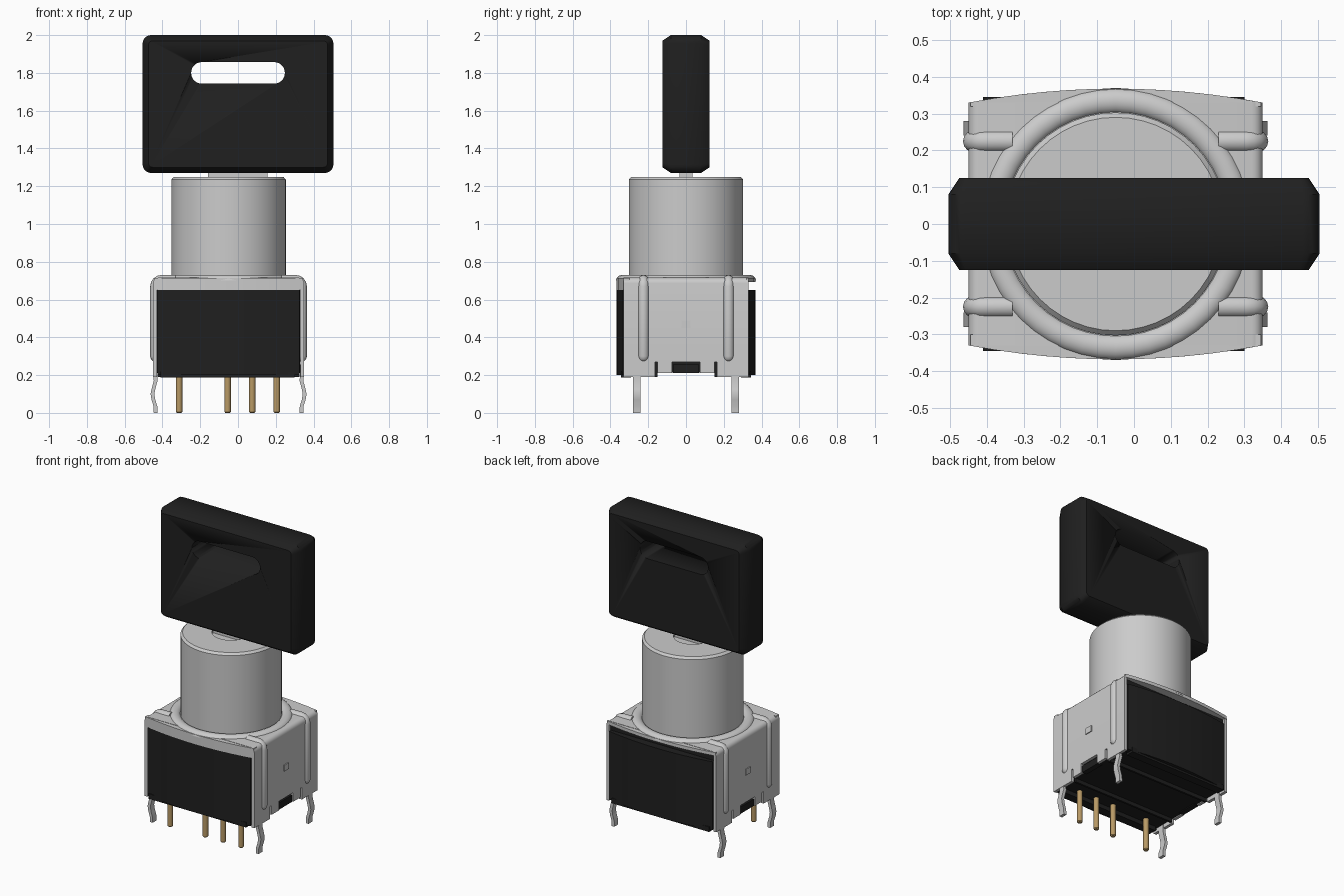
import bpy, bmesh, math
from mathutils import Vector

if "Cube" in bpy.data.objects:
    bpy.data.objects.remove(bpy.data.objects["Cube"])

CX = -0.05  # the switch axis sits left of the key centre


def material(name, rgb):
    m = bpy.data.materials.new(name)
    m.diffuse_color = (*rgb, 1)
    m.use_nodes = True
    m.node_tree.nodes["Principled BSDF"].inputs["Base Color"].default_value = m.diffuse_color
    return m


BLACK = material("black plastic", (0.014, 0.014, 0.014))
STEEL = material("light grey metal", (0.60, 0.60, 0.60))
BRASS = material("brass", (0.48, 0.32, 0.13))


def finish(name, bm, mat, angle=35):
    bmesh.ops.recalc_face_normals(bm, faces=bm.faces)
    me = bpy.data.meshes.new(name)
    bm.to_mesh(me)
    bm.free()
    me.materials.append(mat)
    ob = bpy.data.objects.new(name, me)
    bpy.context.collection.objects.link(ob)
    bpy.ops.object.select_all(action='DESELECT')
    ob.select_set(True)
    bpy.context.view_layer.objects.active = ob
    bpy.ops.object.shade_smooth_by_angle(angle=math.radians(angle))
    return ob


def loft(name, rings, mat):
    """Closed solid through equal-length rings of 3D points."""
    bm = bmesh.new()
    vs = [[bm.verts.new(p) for p in r] for r in rings]
    n = len(vs[0])
    for a, b in zip(vs, vs[1:]):
        for i in range(n):
            bm.faces.new((a[i], a[(i + 1) % n], b[(i + 1) % n], b[i]))
    bm.faces.new(vs[0])
    bm.faces.new(vs[-1])
    return finish(name, bm, mat)


def prism(name, pts, axis, lo, hi, mat):
    """Extrude a 2D outline along x, y or z."""
    put = {'x': lambda p, t: (t, p[0], p[1]),
           'y': lambda p, t: (p[0], t, p[1]),
           'z': lambda p, t: (p[0], p[1], t)}[axis]
    return loft(name, [[put(p, t) for p in pts] for t in (lo, hi)], mat)


def box(name, x, y, z, mat):
    pts = [(x[0], y[0]), (x[1], y[0]), (x[1], y[1]), (x[0], y[1])]
    return prism(name, pts, 'z', z[0], z[1], mat)


def lathe(name, profile, mat, x=CX, y=0, n=48):
    """Revolve an (r, z) profile about a vertical axis."""
    rings = [[(x + r * math.cos(2 * math.pi * i / n),
               y + r * math.sin(2 * math.pi * i / n), z) for i in range(n)]
             for r, z in profile]
    return loft(name, rings, mat)


def rounded_rect(w, h, r, zc, n=5):
    pts = []
    for k, (sx, sz) in enumerate([(1, 1), (-1, 1), (-1, -1), (1, -1)]):
        for i in range(n + 1):
            a = math.pi / 2 * (k + i / n)
            pts.append((sx * (w - r) + r * math.cos(a),
                        zc + sz * (h - r) + r * math.sin(a)))
    return pts


# Key head: chamfered slab with a slot through it
rings = []
for y, inset in [(-0.125, 0.03), (-0.08, 0), (0.08, 0), (0.125, 0.03)]:
    o = rounded_rect(0.505 - inset, 0.365 - inset, 0.045 - inset * 0.7, 1.635)
    rings.append([(x, y, z) for x, z in o])
key = loft("key_head", rings, BLACK)
cutter = prism("slot_cutter", rounded_rect(0.248, 0.057, 0.0565, 1.80, 8),
               'y', -0.3, 0.3, BLACK)
cutter.hide_render = True
cutter.hide_viewport = False
mod = key.modifiers.new("slot", 'BOOLEAN')
mod.operation = 'DIFFERENCE'
mod.solver = 'EXACT'
mod.object = cutter
bpy.ops.object.select_all(action='DESELECT')
bpy.context.view_layer.objects.active = key
key.select_set(True)
bpy.ops.object.modifier_apply(modifier="slot")
bpy.data.objects.remove(cutter)

# Key blade and lock barrel with a shallow recess in its top
box("key_blade", (-0.16, 0.155), (-0.035, 0.035), (1.20, 1.30), STEEL)
lathe("lock_barrel", [(0.303, 0.69), (0.303, 1.236), (0.29, 1.25),
                      (0.115, 1.25), (0.115, 1.23)], STEEL)

# Raised ring around the barrel
arc = [(0.335 + 0.035 * math.cos(math.pi * i / 10),
        0.702 + 0.029 * math.sin(math.pi * i / 10)) for i in range(11)]
lathe("raised_ring", arc, STEEL)


# Bracket: bent sheet over the top and down both sides
def corner(s, half, top, r):
    out = [(CX + s * (half - r + r * math.cos(a)), top - r + r * math.sin(a))
           for a in [math.pi / 2 * i / 5 for i in range(6)]]
    return out if s > 0 else out[::-1]


outline = ([(CX + 0.40, 0.27)] + corner(1, 0.40, 0.716, 0.03)
           + corner(-1, 0.40, 0.716, 0.03)
           + [(CX - 0.40, 0.27), (CX - 0.38, 0.27), (CX - 0.38, 0.692),
              (CX + 0.38, 0.692), (CX + 0.38, 0.27)])
prism("bracket", outline, 'y', -0.33, 0.33, STEEL)


# Bowed edge used by the bracket lips and the body panels
def bow(half, s, back=0.33):
    pts = [(CX + half * t, s * (0.33 + 0.038 * (1 - (half * t / 0.40) ** 2)))
           for t in [-1 + i / 6 for i in range(13)]]
    return pts + [(CX + half, s * back), (CX - half, s * back)]


prism("front_lip", bow(0.395, -1, 0.30), 'z', 0.65, 0.714, STEEL)
prism("back_lip", bow(0.395, 1, 0.32), 'z', 0.692, 0.714, STEEL)

# Black body with bowed panels and foot rails
box("body", (CX - 0.379, CX + 0.379), (-0.315, 0.315), (0.215, 0.69), BLACK)
for s, side in ((-1, "front"), (1, "back")):
    prism(side + "_panel", bow(0.376, s, 0.30), 'z', 0.20, 0.65, BLACK)
    box(side + "_rail", (CX - 0.36, CX + 0.35),
        sorted((s * 0.29, s * 0.345)), (0.187, 0.22), BLACK)
    box(side + "_inner_rail", (CX - 0.375, CX + 0.375),
        sorted((s * 0.152, s * 0.165)), (0.19, 0.25), BLACK)

for s, side in ((-1, "left"), (1, "right")):
    def span(a, b):
        return sorted((CX + s * a, CX + s * b))

    # Lower edge of the side plate, with its notches
    for e, end in ((-1, "front"), (1, "back")):
        tag = side + "_" + end
        box(tag + "_plate_foot", span(0.38, 0.40),
            sorted((e * 0.165, e * 0.33)), (0.19, 0.27), STEEL)
        box(tag + "_plate_tab", span(0.38, 0.40),
            sorted((e * 0.075, e * 0.15)), (0.21, 0.27), STEEL)

        # Bent solder leg
        path = [(0.39, 0.22), (0.386, 0.17), (0.398, 0.125), (0.403, 0.10),
                (0.398, 0.07), (0.387, 0.035), (0.386, 0.0)]
        strip = [(CX + s * (x + 0.01), z) for x, z in path]
        strip += [(CX + s * (x - 0.01), z) for x, z in path[::-1]]
        prism(tag + "_leg", strip, 'y', e * 0.26 - 0.02, e * 0.26 + 0.02, STEEL)

        # Pressed rib running from the ring and down the side
        line = [(0.28, 0.70, 1), (0.355, 0.70, 1)]
        line += [(0.355 + 0.03 * math.sin(a), 0.67 + 0.03 * math.cos(a), 1)
                 for a in [math.pi / 8 * i for i in range(1, 5)]]
        line += [(0.385, 0.30, 1), (0.385, 0.285, 0.86),
                 (0.385, 0.275, 0.55), (0.385, 0.27, 0.1)]
        rings = []
        for i, (x, z, r) in enumerate(line):
            p, q = line[max(i - 1, 0)], line[min(i + 1, len(line) - 1)]
            d = Vector((q[0] - p[0], 0, q[1] - p[1])).normalized()
            nrm = Vector((-d.z, 0, d.x))
            ring = []
            for k in range(14):
                a = 2 * math.pi * k / 14
                v = (Vector((x, e * 0.225, z)) + nrm * (0.03 * r * math.cos(a))
                     + Vector((0, 0.03 * r * math.sin(a), 0)))
                ring.append((CX + s * v.x, v.y, v.z))
            rings.append(ring)
        loft(tag + "_rib", rings, STEEL)

    # Small lanced bump and the black latch in the middle notch
    box(side + "_bump", span(0.39, 0.406), (-0.025, 0.025), (0.45, 0.49), STEEL)
    box(side + "_latch", span(0.36, 0.395), (-0.07, 0.07), (0.21, 0.255), BLACK)

# Row of contact pins
for i, x in enumerate((-0.312, -0.055, 0.075, 0.205)):
    lathe("contact_pin_%d" % (i + 1), [(0.012, 0.0), (0.017, 0.006),
          (0.017, 0.23)], BRASS, x, -0.26, 16)
